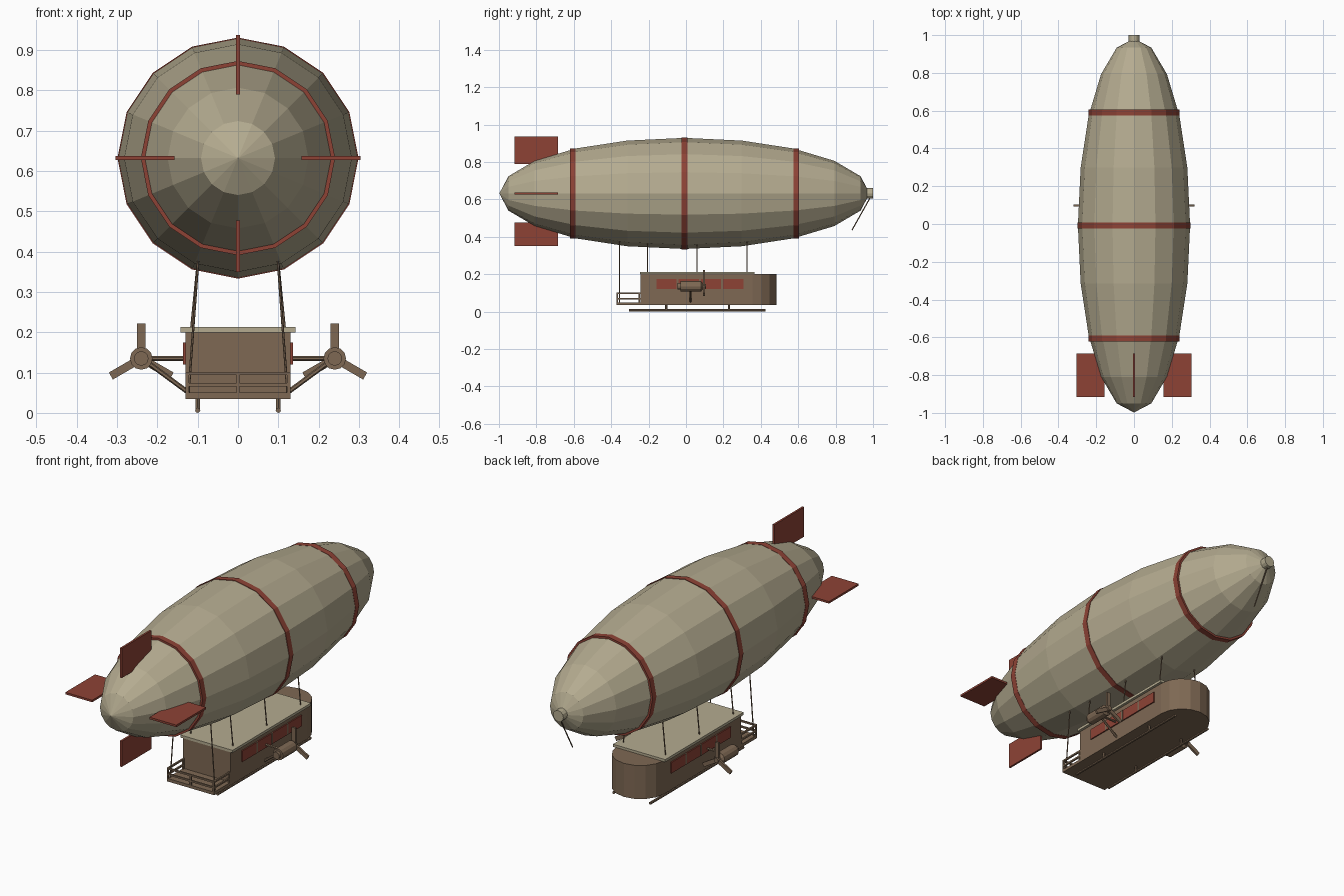
import bpy, bmesh, math
from mathutils import Vector, Matrix

if "Cube" in bpy.data.objects:
    bpy.data.objects.remove(bpy.data.objects["Cube"])


def mat(name, c):
    m = bpy.data.materials.new(name)
    m.diffuse_color = (*c, 1)
    m.use_nodes = True
    m.node_tree.nodes["Principled BSDF"].inputs["Base Color"].default_value = m.diffuse_color
    return m


CANVAS = mat("khaki canvas", (0.46, 0.41, 0.28))
RED = mat("dark red", (0.27, 0.055, 0.036))
WOOD = mat("brown wood", (0.21, 0.14, 0.088))


def finish(name, bm, m):
    bmesh.ops.recalc_face_normals(bm, faces=bm.faces)
    me = bpy.data.meshes.new(name)
    bm.to_mesh(me)
    bm.free()
    me.materials.append(m)
    ob = bpy.data.objects.new(name, me)
    bpy.context.collection.objects.link(ob)
    return ob


def box(name, lo, hi, m):
    lo, hi = Vector(lo), Vector(hi)
    bm = bmesh.new()
    bmesh.ops.create_cube(bm, size=1, matrix=Matrix.Translation((lo + hi) / 2)
                          @ Matrix.Diagonal((*(hi - lo), 1)))
    return finish(name, bm, m)


def rod(name, a, b, r, m, sides=6, r2=None):
    a, b = Vector(a), Vector(b)
    d = b - a
    bm = bmesh.new()
    bmesh.ops.create_cone(bm, cap_ends=True, segments=sides, radius1=r,
                          radius2=r if r2 is None else r2, depth=d.length,
                          matrix=Matrix.Translation((a + b) / 2)
                          @ d.to_track_quat('Z', 'Y').to_matrix().to_4x4())
    return finish(name, bm, m)


def lathe(name, cx, cy, cz, profile, sides, m, closed=False):
    """Spin (y, r) points about an axis along y."""
    bm = bmesh.new()
    rings = [[bm.verts.new((cx + r * math.sin(math.tau * i / sides), cy + y,
                            cz + r * math.cos(math.tau * i / sides)))
              for i in range(sides)] for y, r in profile]
    pairs = list(zip(rings, rings[1:] + rings[:1]))
    for p, q in pairs if closed else pairs[:-1]:
        for i in range(sides):
            j = (i + 1) % sides
            bm.faces.new((p[i], p[j], q[j], q[i]))
    if not closed:
        bm.faces.new(rings[0])
        bm.faces.new(rings[-1])
    return finish(name, bm, m)


# Gas envelope
CY, CZ, R, L = -0.008, 0.632, 0.297, 0.99
bm = bmesh.new()
bmesh.ops.create_uvsphere(bm, u_segments=16, v_segments=10, radius=1)
bmesh.ops.transform(bm, verts=bm.verts, matrix=Matrix.Translation((0, CY, CZ))
                    @ Matrix.Diagonal((R, L, R, 1)) @ Matrix.Rotation(math.pi / 2, 4, 'X'))
finish("envelope", bm, CANVAS)

# Red bands round the envelope
for name, y, r in (("rear", -0.598, 0.241), ("middle", 0, 0.299), ("nose", 0.598, 0.241)):
    lathe(name + "_band", 0, CY + y, CZ,
          [(-0.015, r - 0.015), (-0.015, r), (0.015, r), (0.015, r - 0.015)], 16, RED, True)

# Tail fins
Y0, Y1, T = -0.917, -0.685, 0.005
box("top_fin", (-T, Y0, 0.79), (T, Y1, 0.937), RED)
box("bottom_fin", (-T, Y0, 0.35), (T, Y1, 0.477), RED)
for s, side in ((-1, "left"), (1, "right")):
    box(side + "_fin", (min(s * 0.157, s * 0.304), Y0, CZ - T),
        (max(s * 0.157, s * 0.304), Y1, CZ + T), RED)

# Nose cap and mooring line
rod("nose_cap", (0, 0.965, CZ), (0, 1.0, CZ), 0.028, CANVAS, 12)
rod("mooring_line", (0, 0.985, 0.61), (0, 0.887, 0.435), 0.003, WOOD)

# Gondola hull: box with a half-round bow
outline = [(0.13, -0.243)] + [(0.13 * math.cos(math.pi * i / 8), 0.355 + 0.13 * math.sin(math.pi * i / 8))
                              for i in range(9)] + [(-0.13, -0.243)]
bm = bmesh.new()
face = bm.faces.new([bm.verts.new((x, y, 0.035)) for x, y in outline])
ext = bmesh.ops.extrude_face_region(bm, geom=[face])
bmesh.ops.translate(bm, vec=(0, 0, 0.166),
                    verts=[v for v in ext["geom"] if isinstance(v, bmesh.types.BMVert)])
finish("gondola", bm, WOOD)
box("gondola_roof", (-0.143, -0.247, 0.2), (0.143, 0.367, 0.213), CANVAS)

# Rear balcony with railings
box("balcony_floor", (-0.13, -0.372, 0.035), (0.13, -0.24, 0.05), WOOD)
for x in (-0.126, 0, 0.126):
    box("balcony_post", (x - 0.004, -0.372, 0.045), (x + 0.004, -0.364, 0.102), WOOD)
for z in (0.07, 0.098):
    box("rear_rail", (-0.13, -0.372, z - 0.004), (0.13, -0.364, z + 0.004), WOOD)
    for x in (-0.126, 0.126):
        box("side_rail", (x - 0.004, -0.372, z - 0.004), (x + 0.004, -0.24, z + 0.004), WOOD)
for x in (-0.126, 0.126):
    box("wall_post", (x - 0.004, -0.254, 0.045), (x + 0.004, -0.246, 0.102), WOOD)

for s, side in ((-1, "left_"), (1, "right_")):
    def sbox(name, lo, hi, m):
        x0, x1 = sorted((s * lo[0], s * hi[0]))
        return box(side + name, (x0, *lo[1:]), (x1, *hi[1:]), m)

    # Windows with mullions between them
    for i in range(4):
        y = -0.158 + 0.119 * i
        sbox("window", (0.128, y, 0.12), (0.136, y + 0.108, 0.174), RED)
        if i:
            sbox("mullion", (0.128, y - 0.011, 0.12), (0.137, y, 0.174), WOOD)

    # Engine nacelle, struts and three-bladed propeller
    ex, ez = s * 0.24, 0.135
    lathe(side + "nacelle", ex, 0, ez,
          [(-0.045, 0.018), (-0.03, 0.018), (-0.03, 0.028), (0.08, 0.028), (0.09, 0.016), (0.108, 0.012)],
          12, WOOD)
    rod(side + "engine_strut", (s * 0.125, 0.025, ez), (s * 0.225, 0.025, ez), 0.006, WOOD)
    rod(side + "engine_brace", (s * 0.125, 0.025, 0.052), (s * 0.22, 0.025, 0.122), 0.006, WOOD)
    for k in range(3):
        blade = box(side + "propeller_blade", (-0.01, -0.005, 0), (0.01, 0.005, 0.087), WOOD)
        blade.matrix_world = (Matrix.Translation((ex, 0.097, ez))
                              @ Matrix.Rotation(math.tau * k / 3, 4, 'Y'))

    # Landing skid
    rod(side + "skid", (s * 0.1, -0.305, 0.0065), (s * 0.1, 0.425, 0.0065), 0.0065, WOOD, 8)
    for y in (-0.105, 0.23):
        rod(side + "skid_leg", (s * 0.1, y, 0.008), (s * 0.1, y, 0.04), 0.006, WOOD)

    # Suspension cables
    for y, x, z in ((-0.355, 0.123, 0.045), (-0.205, 0.116, 0.208), (0.06, 0.116, 0.208), (0.325, 0.116, 0.208)):
        rod(side + "cable", (s * x, y, z), (s * 0.098, y, 0.39), 0.003, WOOD)
